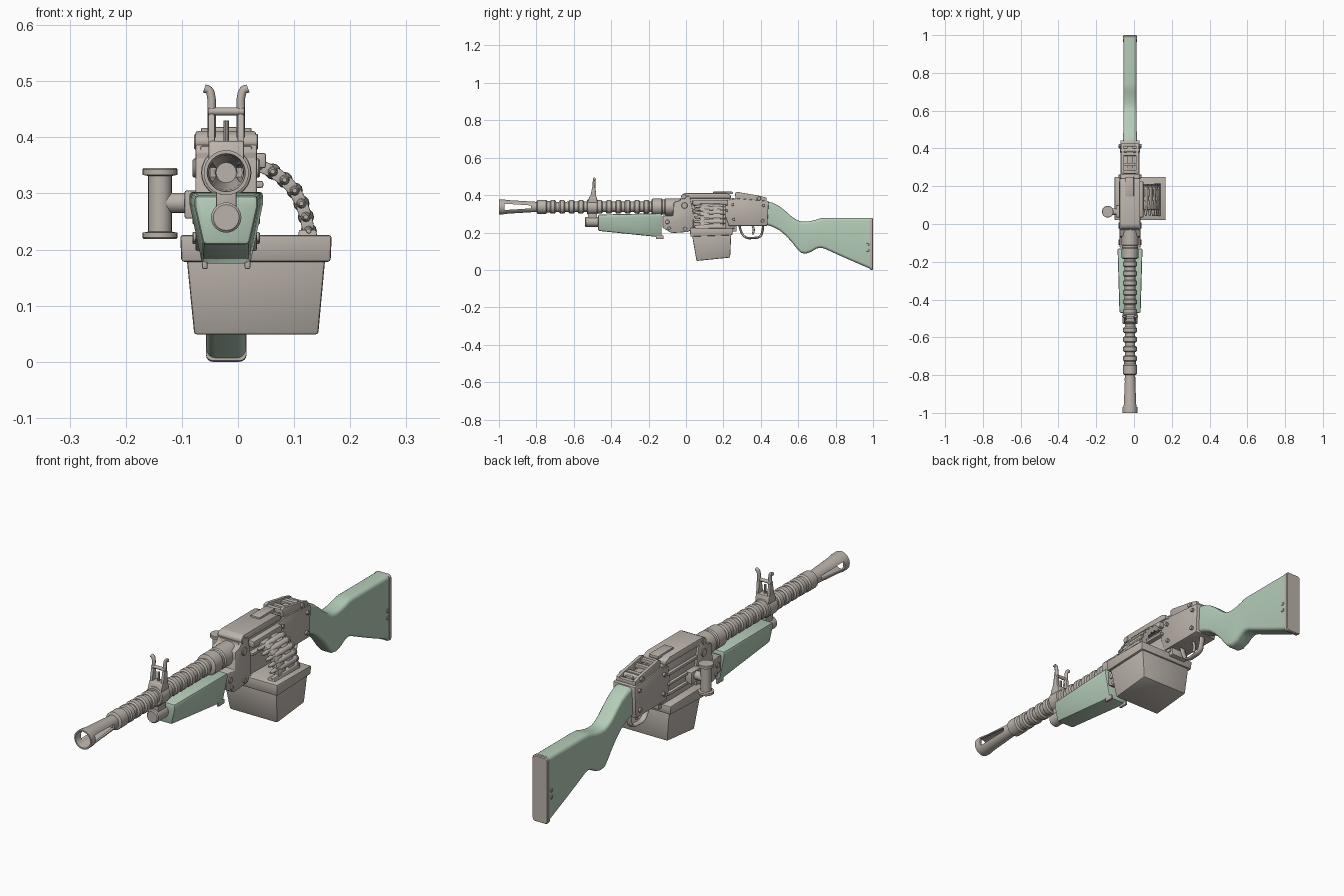
import bpy, bmesh, math
from mathutils import Vector, Matrix

if "Cube" in bpy.data.objects:
    bpy.data.objects.remove(bpy.data.objects["Cube"])

CX, BZ = -0.021, 0.337          # gun centre line and bore height


def material(name, rgb):
    m = bpy.data.materials.new(name)
    m.diffuse_color = (*rgb, 1)
    m.use_nodes = True
    m.node_tree.nodes["Principled BSDF"].inputs["Base Color"].default_value = m.diffuse_color
    return m


METAL = material("warm_grey_metal", (0.50, 0.45, 0.405))
GREEN = material("pale_green_furniture", (0.46, 0.61, 0.48))


def loft(name, sections, mat=METAL, bevel=0, angle=35):
    """Skin equal-length point loops, cap the ends, optionally round hard edges."""
    bm = bmesh.new()
    rows = [[bm.verts.new(p) for p in s] for s in sections]
    n = len(rows[0])
    for a, b in zip(rows, rows[1:]):
        for i in range(n):
            bm.faces.new((a[i], a[(i + 1) % n], b[(i + 1) % n], b[i]))
    bm.faces.new(rows[0][::-1])
    bm.faces.new(rows[-1])
    bmesh.ops.recalc_face_normals(bm, faces=bm.faces[:])
    if bevel:
        hard = [e for e in bm.edges if e.calc_face_angle(0) > math.radians(25)]
        bmesh.ops.bevel(bm, geom=hard, offset=bevel, segments=2, profile=0.5, affect='EDGES')
    me = bpy.data.meshes.new(name)
    bm.to_mesh(me)
    bm.free()
    me.materials.append(mat)
    me.polygons.foreach_set("use_smooth", [True] * len(me.polygons))
    me.set_sharp_from_angle(angle=math.radians(angle))
    ob = bpy.data.objects.new(name, me)
    bpy.context.collection.objects.link(ob)
    return ob


def prism(name, yz, x0, x1, mat=METAL, bevel=0.004):
    return loft(name, [[(x, y, z) for y, z in yz] for x in (x0, x1)], mat, bevel)


def box(name, x0, x1, y0, y1, z0, z1, mat=METAL, bevel=0.003):
    return prism(name, [(y0, z0), (y1, z0), (y1, z1), (y0, z1)], x0, x1, mat, bevel)


def turned(name, start, axis, profile, n=24, mat=METAL):
    """Turned part: profile is (distance along axis, radius)."""
    q = Vector(axis).to_track_quat('Z', 'Y')
    ring = [2 * math.pi * i / n for i in range(n)]
    return loft(name, [[Vector(start) + q @ Vector((r * math.cos(a), r * math.sin(a), d))
                        for a in ring] for d, r in profile], mat)


def rod(name, a, b, r, n=16):
    d = Vector(b) - Vector(a)
    return turned(name, a, d, [(0, r * .85), (r * .15, r), (d.length - r * .15, r), (d.length, r * .85)], n)


def tube(name, pts, r, squash=1.0):
    """Smooth bent rod through points; squash widens it along x."""
    cu = bpy.data.curves.new(name, 'CURVE')
    cu.dimensions, cu.bevel_depth, cu.bevel_resolution, cu.use_fill_caps = '3D', r, 2, True
    sp = cu.splines.new('BEZIER')
    sp.bezier_points.add(len(pts) - 1)
    for bp, p in zip(sp.bezier_points, pts):
        bp.co = p
        bp.handle_left_type = bp.handle_right_type = 'AUTO'
    sp.resolution_u = 5
    tmp = bpy.data.objects.new(name + "_path", cu)
    me = bpy.data.meshes.new_from_object(tmp)
    bpy.data.objects.remove(tmp)
    me.transform(Matrix.Translation((CX, 0, 0)) @ Matrix.Diagonal((squash, 1, 1, 1))
                 @ Matrix.Translation((-CX, 0, 0)))
    me.materials.clear()
    me.materials.append(METAL)
    ob = bpy.data.objects.new(name, me)
    bpy.context.collection.objects.link(ob)


def rounded(y, z0, z1, hw, r, n=4):
    """Rounded rectangle across the gun at station y."""
    cz, hh, out = (z0 + z1) / 2, (z1 - z0) / 2, []
    for k, (sx, sz) in enumerate([(1, 1), (-1, 1), (-1, -1), (1, -1)]):
        for i in range(n + 1):
            a = math.pi / 2 * (k + i / n)
            out.append((CX + sx * (hw - r) + r * math.cos(a), y, cz + sz * (hh - r) + r * math.sin(a)))
    return out


# --- Shoulder stock: stations of y, bottom, top
stock = [(.425, .243, .366), (.46, .232, .360), (.50, .212, .340), (.535, .182, .312), (.565, .150, .285),
         (.595, .112, .266), (.615, .091, .259), (.64, .087, .258), (.67, .097, .262), (.695, .113, .268),
         (.72, .119, .276), (.745, .112, .278), (.86, .060, .278), (.985, .006, .278)]
loft("stock", [rounded(y, a, b, .037 if y < .5 else .035, .016) for y, a, b in stock], GREEN)
loft("butt_plate", [rounded(.983, .002, .277, .036, .012), rounded(.996, 0, .278, .036, .012),
                    rounded(1.0, .003, .275, .033, .011)])
for z in (.105, .135):
    rod("sling_stud", (CX - .038, .972, z), (CX + .038, .972, z), .008, 12)

# --- Handguard under the barrel, tapering to the front
loft("handguard", [[(CX - t, y, z1), (CX + t, y, z1), (CX + t, y, z1 - .02), (CX + b, y, z0),
                    (CX - b, y, z0), (CX - t, y, z1 - .02)]
                   for y, t, b, z0, z1 in ((-.47, .056, .041, .209, .296), (-.13, .066, .043, .174, .303))],
     GREEN, .007)
for s in (-1, 1):
    box("handguard_foot", CX + s * .038 - .005, CX + s * .038 + .005, -.16, -.12, .165, .185)

# --- Flash hider: hollow cone with a slot through both sides
hider = turned("flash_hider", (CX, -1, BZ), (0, 1, 0),
               [(.185, .018), (.02, .031), (0, .034), (0, .040), (.02, .040), (.05, .036), (.2, .027)], 32)
cut = loft("slot_cutter", [[(CX + x, y, BZ + z) for x, z in ((-.1, -h), (.1, -h), (.1, h), (-.1, h))]
                           for y, h in ((-.97, .017), (-.83, .008))])
cut.hide_render = True
mod = hider.modifiers.new("slot", 'BOOLEAN')
mod.operation, mod.object, mod.solver = 'DIFFERENCE', cut, 'EXACT'
dg = bpy.context.evaluated_depsgraph_get()
done = bpy.data.meshes.new_from_object(hider.evaluated_get(dg))
hider.modifiers.clear()
hider.data = done
bpy.data.objects.remove(cut)

# --- Barrel with cooling rings
turned("barrel", (CX, -.81, BZ), (0, 1, 0), [(0, .027), (.75, .029)])
turned("barrel_collar", (CX, -.80, BZ), (0, 1, 0),
       [(0, .028), (.006, .037), (.052, .037), (.058, .031), (.075, .031)])
for i in range(11):
    turned("cooling_ring", (CX, -.728 + i * .05, BZ), (0, 1, 0),
           [(0, .030), (.006, .036), (.026, .036), (.032, .030)])
turned("barrel_sleeve", (CX, -.185, BZ), (0, 1, 0),
       [(0, .036), (.005, .044), (.055, .044), (.06, .040), (.07, .040), (.075, .045), (.16, .045)])

# --- Gas tube and front sight
rod("gas_tube", (CX, -.54, .257), (CX, -.44, .257), .027, 24)
box("gas_block", CX - .018, CX + .018, -.525, -.475, .265, .32)
turned("sight_band", (CX, -.53, BZ), (0, 1, 0), [(0, .036), (.004, .040), (.054, .040), (.058, .036)])
prism("sight_base", [(-.527, .36), (-.472, .36), (-.478, .393), (-.516, .393)], CX - .032, CX + .032)
for s in (-1, 1):
    prism("sight_ear_foot", [(-.516, .37), (-.478, .37), (-.484, .44), (-.502, .44)],
          CX + s * .026 - .006, CX + s * .026 + .006, bevel=.002)
    tube("sight_ear", [(CX + s * x, y, z) for x, y, z in
                       ((.026, -.494, .40), (.026, -.492, .45), (.027, -.491, .474),
                        (.031, -.490, .484), (.039, -.490, .487))], .0075)
rod("sight_cross_pin", (CX - .033, -.494, .446), (CX + .033, -.494, .446), .007, 12)
rod("sight_post", (CX, -.496, .385), (CX, -.496, .43), .005, 10)

# --- Receiver: core, front trunnion and rear housing
prism("receiver_core", [(-.06, .21), (.26, .222), (.26, .385), (-.03, .385)], CX - .046, CX + .046)
prism("front_trunnion", [(-.125, .29), (-.125, .225), (-.075, .197), (.01, .203), (.04, .225), (.04, .30),
                         (.02, .395), (-.02, .395), (-.032, .372), (-.065, .362), (-.07, .29)],
      CX - .055, CX + .055)
prism("rear_housing", [(.205, .30), (.23, .235), (.435, .235), (.442, .368), (.27, .382), (.215, .372)],
      CX - .051, CX + .051)
prism("top_cover", [(-.022, .383), (.24, .383), (.24, .400), (.215, .411), (-.005, .411), (-.022, .403)],
      CX - .055, CX + .053)
box("cover_latch_plate", -.045, -.001, .145, .25, .405, .418)
rod("cover_hinge", (CX - .057, -.012, .392), (CX + .057, -.012, .392), .014)
for y, z, r in ((-.1, .257, .012), (-.09, .222, .009), (-.008, .345, .017), (-.005, .22, .010),
                (.255, .27, .008), (.41, .262, .009), (.415, .345, .008), (.25, .35, .008)):
    rod("side_bolt", (CX - .060, y, z), (CX + .060, y, z), r, 12)

# --- Left side rails and charging handle
for z, d in ((.252, .012), (.293, .010), (.335, .012)):
    box("left_rail", CX - .058, CX - .04, .03, .225, z, z + d)
box("handle_slide", -.095, -.06, .035, .10, .255, .305)
rod("handle_stem", (-.13, .065, .283), (-.08, .065, .283), .018)
turned("charging_handle", (-.139, .065, .219), (0, 0, 1),
       [(0, .029), (.002, .031), (.011, .031), (.013, .021), (.112, .021), (.114, .031),
        (.124, .031), (.126, .029)])

# --- Rear sight: sloping side rails with cross bars
for s in (-1, 1):
    prism("rear_sight_rail", [(.265, .375), (.43, .362), (.43, .386), (.40, .395), (.275, .417), (.262, .412)],
          CX + s * .038 - .007, CX + s * .038 + .007, bevel=.002)
for y, z in ((.275, .404), (.315, .396), (.37, .389), (.42, .378)):
    box("rear_sight_bar", CX - .036, CX + .036, y - .009, y + .009, z - .012, z + .004, bevel=.002)
box("rear_sight_leaf", CX - .016, CX + .016, .28, .41, .37, .389, bevel=.002)
rod("rear_sight_knob", (CX - .053, .39, .382), (CX + .053, .39, .382), .011, 12)

# --- Trigger and guard
tube("trigger_guard", [(CX, y, z) for y, z in ((.285, .24), (.297, .2), (.318, .175), (.36, .171),
                                               (.397, .18), (.408, .205), (.413, .24))], .006, 2.2)
tube("trigger", [(CX, y, z) for y, z in ((.355, .24), (.362, .215), (.357, .19))], .006)


# --- Ammunition box: tapered body, slightly tilted, with overhanging lid
def level(x0, x1, y0, y1, z0, z1):
    return [(x0, y0, z0), (x1, y0, z0), (x1, y1, z1), (x0, y1, z1)]


loft("ammo_box", [level(-.078, .143, .056, .236, .048, .066), level(-.092, .156, .032, .242, .19, .195)],
     bevel=.005)
loft("ammo_box_lid", [level(-.101, .165, .024, .248, .178, .186), level(-.103, .167, .02, .25, .226, .222)],
     bevel=.005)
box("box_bracket", CX - .04, CX + .04, .02, .27, .205, .24)
loft("belt_mouth", [level(.105, .143, .04, .215, .215, .215), level(.109, .139, .045, .21, .235, .235)],
     bevel=.002)

# --- Ammunition belt arching from the receiver into the box
prof = [(0, .004), (.012, .007), (.035, .009), (.05, .010), (.058, .0135), (.155, .0145), (.158, .012),
        (.163, .012), (.165, .0145), (.17, .0145)]
path = [Vector(p) for p in ((.037, .350), (.062, .339), (.083, .324), (.101, .305), (.113, .282),
                            (.121, .258), (.126, .233))]
for i, p in enumerate(path):
    turned("belt_round", (p.x, .042, p.y), (0, 1, 0), prof, 12)
    if i:
        d = (p - path[i - 1]).normalized() * .003
        a, b, nrm = path[i - 1] + d, p - d, Vector((-d.y, d.x)).normalized() * .011
        for y0, y1 in ((.075, .125), (.145, .185)):
            loft("belt_link", [[(q.x, y, q.y) for q in (a - nrm, b - nrm, b + nrm, a + nrm)]
                               for y in (y0, y1)], bevel=.002)
prism("feed_lip", [(.035, .345), (.225, .345), (.225, .372), (.035, .372)], .02, .05)
box("feed_tray", .02, .045, .035, .225, .31, .322)
